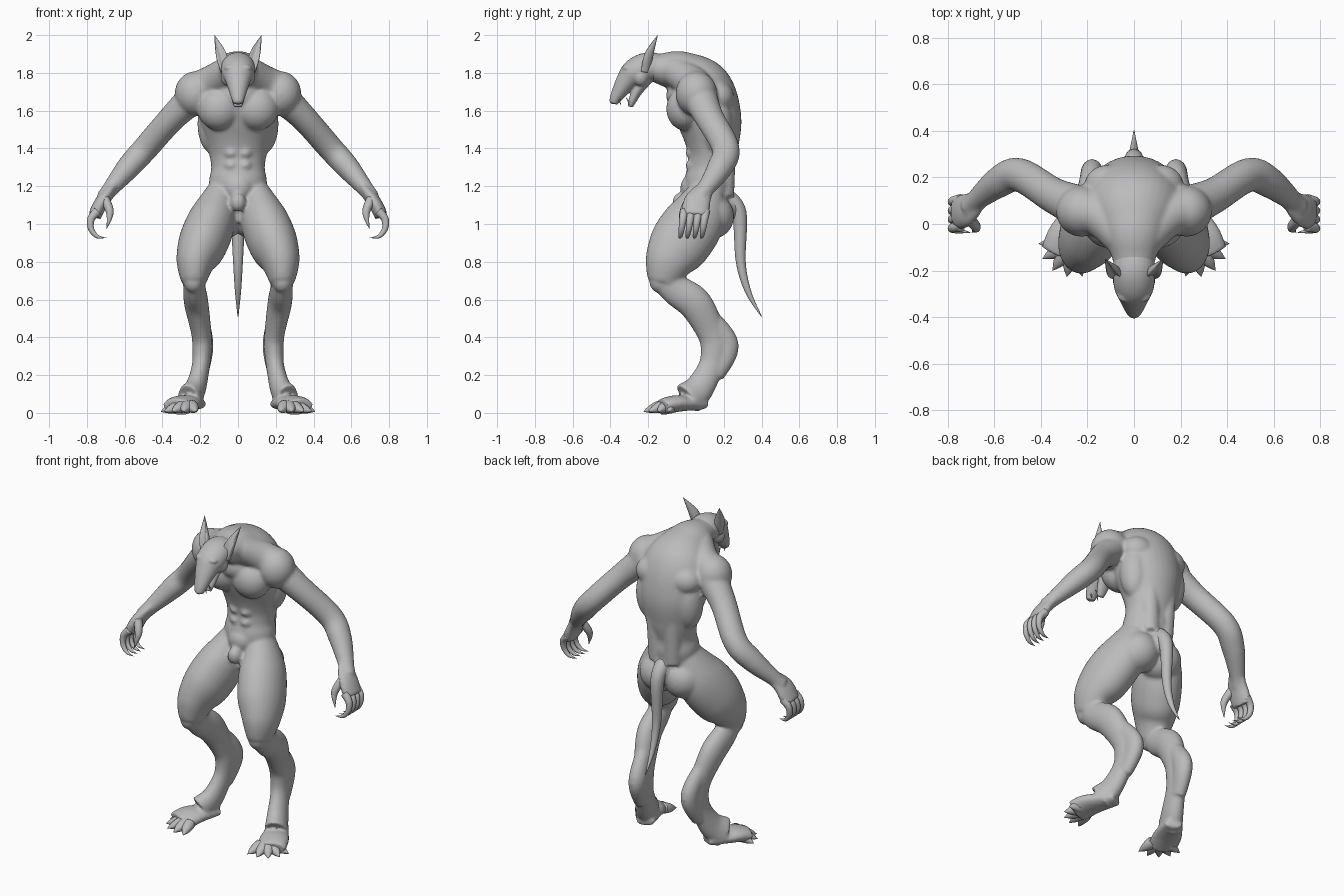
import bpy
import bmesh
from math import sin, cos, pi
from mathutils import Vector, Matrix

cube = bpy.data.objects.get("Cube")
if cube:
    bpy.data.objects.remove(cube, do_unlink=True)

grey = (.5, .5, .5, 1)
skin = bpy.data.materials.new("grey_skin")
skin.use_nodes = True
skin.diffuse_color = grey
skin.node_tree.nodes["Principled BSDF"].inputs["Base Color"].default_value = grey

SIDEWAYS, FORE_AFT = Vector((1, 0, 0)), Vector((0, 1, 0))


def blend(before, start, end, after, t):
    """Catmull-Rom interpolation between two stations."""
    return [b + (c - a) * t / 2 + (2 * a - 5 * b + 4 * c - d) * t * t / 2
            + (3 * b - a - 3 * c + d) * t ** 3 / 2
            for a, b, c, d in zip(before, start, end, after)]


def loft(bm, stations, flat=1, across=SIDEWAYS, mirror=True, hollow=0, steps=8, sides=24):
    """Smooth tube through stations (x, y, z, half width); flat is depth over width."""
    last = len(stations) - 1
    rows = []
    for i in range(last):
        window = [stations[min(max(k, 0), last)] for k in range(i - 1, i + 3)]
        rows += [blend(*window, j / steps) for j in range(steps)]
    rows.append(stations[-1])
    centres = [Vector(row[:3]) for row in rows]
    end = len(rows) - 1
    for hand in ((1, -1) if mirror else (1,)):
        rings = []
        for i, centre in enumerate(centres):
            tangent = (centres[min(i + 1, end)] - centres[max(i - 1, 0)]).normalized()
            u = (across - tangent * across.dot(tangent)).normalized()
            v = tangent.cross(u)
            width = max(rows[i][3], .001)
            ring = []
            for k in range(sides):
                angle = 2 * pi * k / sides
                dent = 1 - hollow * max(0, -sin(angle)) ** 2
                p = centre + width * (u * cos(angle) + v * sin(angle) * flat * dent)
                ring.append(bm.verts.new((p.x * hand, p.y, p.z)))
            rings.append(ring)
        for lower, upper in zip(rings, rings[1:]):
            for k in range(sides):
                bm.faces.new((lower[k - 1], lower[k], upper[k], upper[k - 1]))
        bm.faces.new(rings[0])
        bm.faces.new(rings[-1])


def muscle(bm, x, y, z, radius, wide=1, tall=1):
    """Rounded mass; mirrored to the other side when it is off the centre line."""
    for hand in ((1, -1) if x else (1,)):
        place = Matrix.Translation((x * hand, y, z)) @ Matrix.Diagonal((wide, 1, tall, 1))
        bmesh.ops.create_uvsphere(bm, u_segments=24, v_segments=16, radius=radius, matrix=place)


def finish(bm, name, voxel=0, smoothing=0):
    """Make the object; a voxel size fuses overlapping masses into one skin."""
    bmesh.ops.recalc_face_normals(bm, faces=bm.faces)
    for face in bm.faces:
        face.smooth = True
    mesh = bpy.data.meshes.new(name)
    bm.to_mesh(mesh)
    bm.free()
    mesh.materials.append(skin)
    obj = bpy.data.objects.new(name, mesh)
    bpy.context.collection.objects.link(obj)
    if voxel:
        fuse = obj.modifiers.new("fuse", 'REMESH')
        fuse.mode = 'VOXEL'
        fuse.voxel_size = voxel
        fuse.use_smooth_shade = True
        relax = obj.modifiers.new("relax", 'SMOOTH')
        relax.factor = .5
        relax.iterations = smoothing


# Torso rising from the pelvis and bending forward into the neck
body = bmesh.new()
loft(body, [(0, .1, 1, .1), (0, .12, 1.2, .152), (0, .13, 1.3, .142), (0, .14, 1.4, .16),
            (0, .125, 1.55, .2), (0, .07, 1.71, .205), (0, -.03, 1.8, .14),
            (0, -.13, 1.82, .1), (0, -.18, 1.82, .085)],
     flat=.85, mirror=False, sides=32)

# Chest, neck slopes, flanks, shoulder blades and spine
muscle(body, .1, -.005, 1.61, .1, wide=1.15, tall=1.15)
muscle(body, 0, -.02, 1.68, .085, wide=1.4)
loft(body, [(.05, -.06, 1.81, .08), (.14, .03, 1.75, .09), (.23, .06, 1.7, .1)], across=FORE_AFT)
muscle(body, .13, .16, 1.53, .085, tall=1.9)
muscle(body, .11, .17, 1.67, .085, wide=1.2)
loft(body, [(.05, .2, 1.15, .055), (.06, .21, 1.4, .055), (.07, .21, 1.6, .06)])

# Belly, groin and buttocks
for z in (1.44, 1.375, 1.31):
    muscle(body, .035, .038, z, .04, tall=.85)
muscle(body, 0, .03, 1.19, .06, wide=1.3, tall=1.2)
muscle(body, 0, -.03, 1.115, .042, tall=1.2)
muscle(body, .08, .135, 1.04, .12)
muscle(body, 0, .23, 1.09, .055, tall=1.4)

# Shoulders, arms and palms
muscle(body, .225, .055, 1.69, .11, tall=1.08)
loft(body, [(.2, .06, 1.7, .1), (.34, .12, 1.57, .078), (.49, .21, 1.4, .073),
            (.58, .18, 1.3, .068), (.68, .1, 1.18, .046), (.71, .07, 1.14, .046)],
     flat=.93, across=FORE_AFT)
loft(body, [(.66, .11, 1.2, .045), (.72, .06, 1.12, .072), (.76, .05, 1.04, .072)],
     flat=.5, across=FORE_AFT)

# Thighs and knees
loft(body, [(.085, .12, 1.2, .065), (.13, .06, 1.04, .122), (.185, -.03, .9, .13),
            (.224, -.09, .8, .104), (.235, -.125, .69, .066)], flat=1.25, sides=28)
muscle(body, .235, -.14, .7, .055, tall=1.2)

# Shins, hocks and feet
loft(body, [(.235, -.12, .72, .055), (.23, -.05, .65, .06), (.22, .05, .575, .064),
            (.195, .13, .43, .054), (.19, .15, .34, .052), (.198, .13, .24, .048),
            (.225, .07, .13, .056), (.26, .01, .075, .065)], flat=1.4)
loft(body, [(.2, .12, .5, .045), (.18, .215, .355, .05), (.198, .15, .2, .04)], flat=1.3)
loft(body, [(.21, .1, .045, .05), (.28, -.04, .05, .085), (.32, -.13, .03, .085)], flat=.52)
finish(body, "body", voxel=.009, smoothing=9)

# Tail
tail = bmesh.new()
loft(tail, [(0, .2, 1.15, .05), (0, .28, 1.06, .04), (0, .29, .8, .026),
            (0, .33, .64, .016), (0, .4, .51, .002)], mirror=False)
finish(tail, "tail")

# Skull, snout, brows, cheeks and lower jaw
head = bmesh.new()
loft(head, [(0, -.13, 1.82, .085), (0, -.2, 1.83, .09), (0, -.27, 1.8, .086),
            (0, -.315, 1.755, .065), (0, -.365, 1.68, .04), (0, -.385, 1.64, .026)],
     flat=.88, mirror=False, sides=28)
muscle(head, .034, -.305, 1.825, .032, wide=1.2, tall=.7)
muscle(head, .05, -.24, 1.78, .042, tall=1.2)
muscle(head, 0, -.388, 1.65, .016, wide=1.3)
loft(head, [(0, -.2, 1.79, .065), (0, -.255, 1.71, .045), (0, -.285, 1.65, .032),
            (0, -.295, 1.62, .02)], flat=.65, mirror=False)
finish(head, "head", voxel=.005, smoothing=6)

# Ears with hollow fronts
ears = bmesh.new()
loft(ears, [(.068, -.225, 1.81, .026), (.09, -.205, 1.9, .028), (.125, -.15, 2, .001)],
     flat=1.2, hollow=.9)
finish(ears, "ears")

# Eyes and fangs
eyes = bmesh.new()
muscle(eyes, .036, -.328, 1.795, .012)
finish(eyes, "eyes")
fangs = bmesh.new()
loft(fangs, [(.023, -.355, 1.665, .006), (.022, -.345, 1.63, .001)], sides=8)
loft(fangs, [(.018, -.295, 1.635, .006), (.018, -.318, 1.67, .001)], sides=8)
finish(fangs, "fangs")

# Clawed fingers curl inward along an arc, with a thumb in front
fingers = bmesh.new()
for finger in range(4):
    y = .105 - .038 * finger
    curl = []
    for joint in range(5):
        angle = 1.1 - .72 * joint
        curl.append((.712 + .07 * cos(angle), y - .007 * joint, 1 + .075 * sin(angle),
                     .024 * (1 - joint / 4) ** .6))
    loft(fingers, curl, across=FORE_AFT, sides=12)
loft(fingers, [(.705, .02, 1.13, .026), (.678, -.015, 1.06, .02), (.695, -.035, .975, .001)],
     across=FORE_AFT, sides=12)
finish(fingers, "fingers")

# Toes fan out from the ball of the foot and taper into claws
toes = bmesh.new()
for toe in range(5):
    angle = .45 * toe - 1.83
    taper = []
    for joint in range(5):
        along = joint / 4
        reach = .05 + .1 * along
        taper.append((.26 + reach * cos(angle), reach * sin(angle) - .08,
                      .037 - .03 * along, .036 * (1 - along ** 2)))
    loft(toes, taper, flat=.9, sides=12)
finish(toes, "toes")
